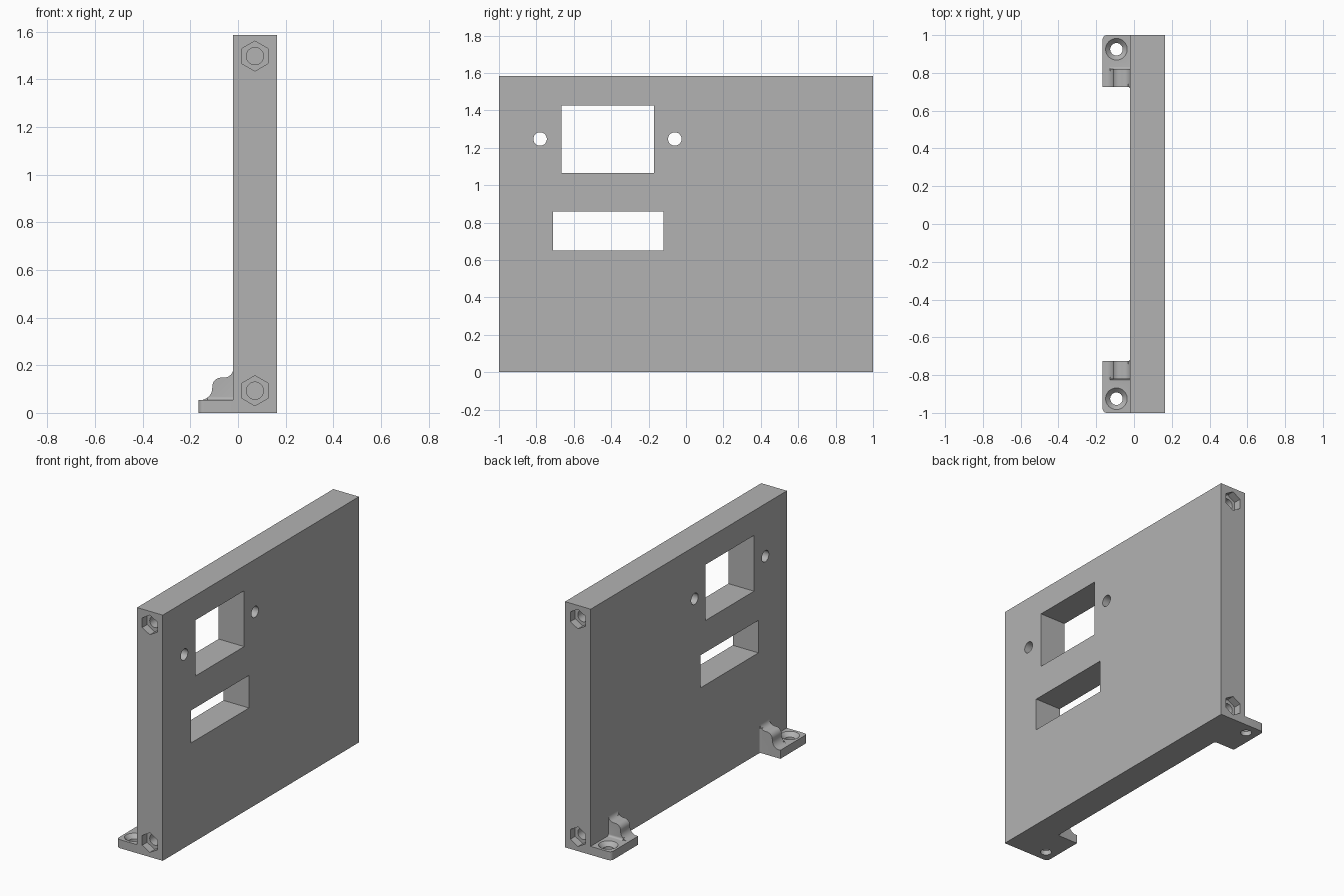
import bpy
import bmesh
from math import cos, sin, pi, radians

cube = bpy.data.objects.get("Cube")
if cube:
    bpy.data.objects.remove(cube, do_unlink=True)

grey = bpy.data.materials.new("plain grey")
grey.use_nodes = True
grey.diffuse_color = (0.45, 0.45, 0.45, 1)
grey.node_tree.nodes["Principled BSDF"].inputs["Base Color"].default_value = grey.diffuse_color


def arc(u, v, r, start, end, steps=10):
    angles = [radians(start + (end - start) * i / steps) for i in range(steps + 1)]
    return [(u + r * cos(a), v + r * sin(a)) for a in angles]


def circle(u, v, r, sides=40, turn=0.0):
    return [(u + r * cos(turn + 2 * pi * i / sides), v + r * sin(turn + 2 * pi * i / sides))
            for i in range(sides)]


def rect(u0, u1, v0, v1):
    return [(u0, v0), (u1, v0), (u1, v1), (u0, v1)]


def loft(name, outline_a, outline_b, axis, a, b):
    """Solid between two matching outlines placed at a and b along an axis."""
    place = {"x": lambda u, v, w: (w, u, v),
             "y": lambda u, v, w: (u, w, v),
             "z": lambda u, v, w: (u, v, w)}[axis]
    bm = bmesh.new()
    low = [bm.verts.new(place(u, v, a)) for u, v in outline_a]
    high = [bm.verts.new(place(u, v, b)) for u, v in outline_b]
    bm.faces.new(low)
    bm.faces.new(high)
    n = len(low)
    for i in range(n):
        j = (i + 1) % n
        bm.faces.new((low[i], low[j], high[j], high[i]))
    bmesh.ops.recalc_face_normals(bm, faces=bm.faces)
    mesh = bpy.data.meshes.new(name)
    bm.to_mesh(mesh)
    bm.free()
    mesh.materials.append(grey)
    obj = bpy.data.objects.new(name, mesh)
    bpy.context.collection.objects.link(obj)
    return obj


def prism(name, outline, axis, a, b):
    return loft(name, outline, outline, axis, a, b)


def select(obj):
    bpy.ops.object.select_all(action="DESELECT")
    obj.select_set(True)
    bpy.context.view_layer.objects.active = obj


def combine(obj, tool, operation):
    select(obj)
    mod = obj.modifiers.new("combine", "BOOLEAN")
    mod.operation = operation
    mod.solver = "EXACT"
    mod.object = tool
    bpy.ops.object.modifier_apply(modifier=mod.name)
    bpy.data.objects.remove(tool, do_unlink=True)


def smooth(obj):
    select(obj)
    bpy.ops.object.shade_smooth_by_angle(angle=radians(30))


BACK, FACE, TOP = -0.02, 0.163, 1.585

# Upright plate with windows and mounting holes
plate = prism("plate", rect(-1, 1, 0, TOP), "x", BACK, FACE)
openings = [rect(-0.665, -0.17, 1.065, 1.425), rect(-0.71, -0.12, 0.65, 0.86),
            circle(-0.78, 1.247, 0.036), circle(-0.06, 1.247, 0.036)]
for outline in openings:
    combine(plate, prism("opening_cutter", outline, "x", -0.1, 0.3), "DIFFERENCE")

# Hexagonal nut pockets and screw bores in both ends
for s in (-1, 1):
    for z in (0.093, 1.497):
        combine(plate, prism("nut_cutter", circle(0.071, z, 0.063, 6, pi / 2),
                             "y", s * 0.95, s * 1.1), "DIFFERENCE")
        combine(plate, prism("bore_cutter", circle(0.071, z, 0.036),
                             "y", s * 0.75, s * 0.97), "DIFFERENCE")
smooth(plate)

# Stepped rib outline, seen from the end
rib_outline = ([(BACK, 0.01), (-0.155, 0.01)]
               + arc(-0.158, 0.104, 0.05, -87, 0)
               + arc(-0.07, 0.11, 0.038, 180, 90)
               + arc(-0.058, 0.186, 0.038, -90, 0))

# Mounting feet at both ends
for s, side in ((-1, "front"), (1, "back")):
    base = ([(BACK, 1), (BACK, 0.713)] + arc(-0.032, 0.713, 0.012, 0, 90, 5)[1:]
            + [(-0.166, 0.725)] + arc(-0.143, 0.977, 0.023, 180, 90, 8))
    foot = prism(side + "_foot", [(x, s * y) for x, y in base], "z", 0, 0.055)
    combine(foot, prism("rib", rib_outline, "y", s * 0.725, s * 0.82), "UNION")

    # Fillet between rib and plate
    corner = [(BACK, 0.74), (BACK, 0.713)] + arc(-0.032, 0.713, 0.012, 0, 90, 5)[1:] + [(-0.032, 0.74)]
    combine(foot, prism("rib_fillet", [(x, s * y) for x, y in corner], "z", 0.02, 0.16), "UNION")

    # Fillet along the foot of the rib
    sweep = [(0.81, 0.045), (0.81, 0.067)] + arc(0.832, 0.067, 0.012, 180, 270, 5) + [(0.832, 0.045)]
    combine(foot, prism("base_fillet", [(s * y, z) for y, z in sweep], "x", -0.127, BACK), "UNION")

    # Countersunk screw hole
    y = s * 0.925
    combine(foot, prism("screw_cutter", circle(-0.093, y, 0.033), "z", -0.1, 0.1), "DIFFERENCE")
    combine(foot, loft("countersink_cutter", circle(-0.093, y, 0.031), circle(-0.093, y, 0.061),
                       "z", 0.027, 0.059), "DIFFERENCE")
    smooth(foot)
